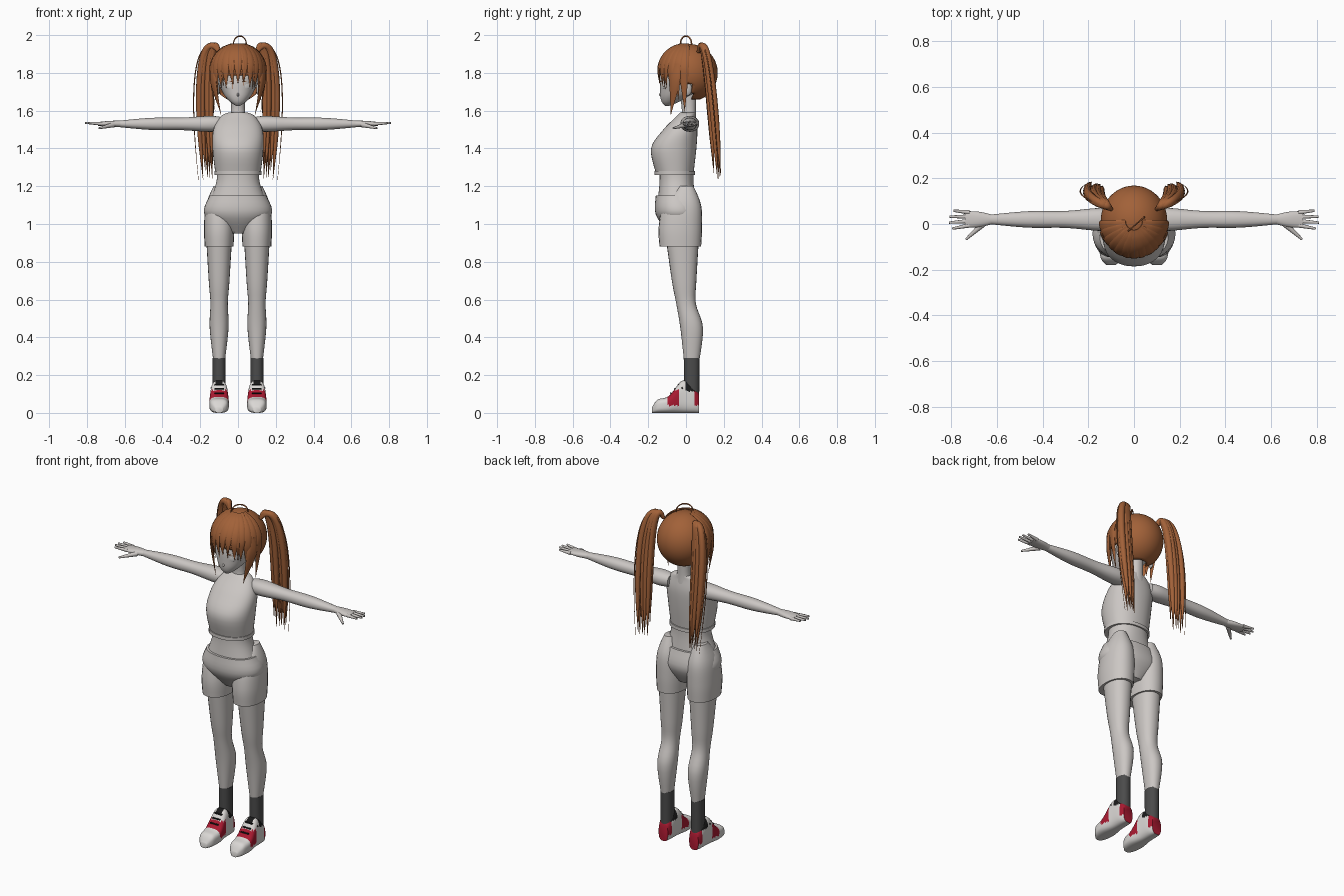
import bpy, bmesh, math, random
from mathutils import Vector

random.seed(4)
cube = bpy.data.objects.get("Cube")
if cube:
    bpy.data.objects.remove(cube)


def material(name, red, green, blue):
    mat = bpy.data.materials.new(name)
    mat.use_nodes = True
    mat.diffuse_color = (red, green, blue, 1)
    mat.node_tree.nodes["Principled BSDF"].inputs["Base Color"].default_value = mat.diffuse_color
    return mat


GREY = material("warm grey", .6, .57, .55)
HAIR = material("copper hair", .36, .12, .04)
SOCK = material("charcoal", .07, .07, .07)
WHITE = material("shoe white", .7, .68, .66)
RED = material("shoe red", .4, .01, .03)
BLACK = material("black", .01, .01, .01)

RIGHTWARD, BACKWARD, UPWARD = Vector((1, 0, 0)), Vector((0, 1, 0)), Vector((0, 0, 1))
SCALP = Vector((0, .015, 1.8))


def finish(name, bm, mats, rule=None):
    bmesh.ops.recalc_face_normals(bm, faces=bm.faces)
    if rule:
        for face in bm.faces:
            face.material_index = rule(face.calc_center_median())
    mesh = bpy.data.meshes.new(name)
    bm.to_mesh(mesh)
    bm.free()
    for mat in mats:
        mesh.materials.append(mat)
    obj = bpy.data.objects.new(name, mesh)
    bpy.context.collection.objects.link(obj)
    return obj


def refine(rows, steps):
    """Catmull-Rom interpolation through the given sections."""
    last = len(rows) - 1
    result = []
    for i in range(last):
        near = [rows[max(0, min(last, i + k))] for k in (-1, 0, 1, 2)]
        for step in range(steps):
            t = step / steps
            result.append([b + t / 2 * (c - a + t * (2 * a - 5 * b + 4 * c - d + t * (3 * (b - c) + d - a)))
                           for a, b, c, d in zip(*near)])
    return result + [rows[-1]]


def loft(name, rows, mats, facing, axis=None, sides=24, power=2.2, steps=5, rule=None):
    """Skin sections (x, y, z, half width, half depth); depth is measured along facing."""
    rows = refine(rows, steps)
    points = [Vector(row[:3]) for row in rows]
    bm = bmesh.new()
    rings = []
    for i, (point, row) in enumerate(zip(points, rows)):
        along = axis or (points[min(i + 1, len(points) - 1)] - points[max(i - 1, 0)]).normalized()
        outward = facing or point - SCALP
        normal = (outward - along * outward.dot(along)).normalized()
        across = along.cross(normal)
        ring = []
        for k in range(sides):
            angle = math.tau * k / sides
            u, v = (math.copysign(abs(w) ** (2 / power), w) for w in (math.cos(angle), math.sin(angle)))
            wide, deep = (max(size, .001) for size in row[3:])
            ring.append(bm.verts.new(point + across * wide * u + normal * deep * v))
        rings.append(ring)
    for low, high in zip(rings, rings[1:]):
        for k in range(sides):
            bm.faces.new((low[k - 1], low[k], high[k], high[k - 1]))
    bm.faces.new(rings[0])
    bm.faces.new(rings[-1])
    return finish(name, bm, mats, rule)


def pair(name, rows, mats, facing, **options):
    for sign, word in ((1, "left_"), (-1, "right_")):
        mirrored = facing and Vector((facing.x * sign, facing.y, facing.z))
        loft(word + name, [(row[0] * sign, *row[1:]) for row in rows], mats, mirrored, **options)


def trunk(name, rows, **options):
    """Central part from sections (z, y, half width, half depth)."""
    loft(name, [(0, y, z, wide, deep) for z, y, wide, deep in rows], [GREY], BACKWARD, UPWARD, sides=40, **options)


def leg_part(name, rows, mat):
    pair(name, [(.1, y, z, wide, deep) for z, y, wide, deep in rows], [mat], BACKWARD, axis=UPWARD)


def arm_part(name, rows):
    pair(name, [(x, .02, 1.53, wide, deep) for x, wide, deep in rows], [GREY], UPWARD, axis=RIGHTWARD)


def stick(name, start, end, thick, thin, mat):
    pair(name, [(*start, thick, thick), (*end, thin, thin)], [mat], UPWARD, sides=10)


def ball(name, centre, size, mat, turn=0):
    bm = bmesh.new()
    bmesh.ops.create_uvsphere(bm, u_segments=20, v_segments=12, radius=1)
    obj = finish(name, bm, [mat])
    obj.location, obj.scale, obj.rotation_euler.z = centre, size, turn


# Torso and clothes
trunk("shirt", [(1.27, -.06, .12, .1), (1.4, -.065, .135, .12), (1.5, -.03, .13, .09),
                (1.57, 0, .09, .05), (1.59, .01, .05, .04)])
trunk("shirt_hem", [(1.26, -.06, .125, .108), (1.28, -.06, .125, .108)], steps=1)
trunk("waist", [(1.3, -.05, .11, .09), (1.22, -.05, .115, .09), (1.12, -.05, .15, .1)])
trunk("shorts_seat", [(1.15, -.05, .15, .11), (1.05, -.04, .178, .12), (.95, -.03, .06, .06)])
leg_part("shorts_leg", [(1.2, 0, .03, .04), (1.1, -.02, .07, .1), (.98, -.03, .08, .115), (.88, -.03, .076, .11)], GREY)

# Legs and socks
leg_part("leg", [(.95, -.02, .07, .09), (.7, -.01, .055, .065), (.58, 0, .046, .052),
                 (.45, .03, .05, .06), (.27, .03, .03, .04)], GREY)
leg_part("sock", [(.29, .03, .034, .042), (.1, .03, .034, .04)], SOCK)


# Shoes with red side and heel panels, black collar and tongue
def shoe_colour(spot):
    if spot.y > 0 and spot.z > .115:
        return 2
    if abs(abs(spot.x) - .1) < .02 and spot.z > .08 and -.05 < spot.y < 0:
        return 2
    heel_or_side = spot.y > .045 or -.1 < spot.y < -.04
    return int(heel_or_side and .04 < spot.z < .12)


shoe_profile = ((-.18, .03, .02), (-.15, .07, .045), (-.09, .09, .052), (-.02, .17, .045), (.04, .14, .04), (.07, .1, .03))
pair("shoe", [(.1, y, tall / 2, wide, tall / 2) for y, tall, wide in shoe_profile], [WHITE, RED, BLACK],
     UPWARD, axis=BACKWARD, sides=48, power=3, steps=8, rule=shoe_colour)
for i in range(3):
    y, z = i * .02 - .08, i * .022 + .105
    stick(f"lace_{i}", (.075, y, z), (.125, y, z), .004, .004, BLACK)
stick("lace_end", (.11, -.03, .16), (.145, -.02, .13), .003, .003, BLACK)

# Arms and hands
arm_part("arm", [(.08, .04, .035), (.15, .05, .042), (.3, .037, .033), (.46, .036, .032), (.63, .021, .017)])
arm_part("palm", [(.62, .021, .017), (.68, .034, .016), (.74, .036, .01)])
for i in range(4):
    tip = .81 - .008 * (i - 1.4) ** 2
    stick(f"finger_{i}", (.72, i * .019 - .006, 1.53), (tip, i * .026 - .02, 1.535), .01, .005, GREY)
stick("thumb", (.66, 0, 1.525), (.735, -.067, 1.507), .014, .005, GREY)

# Head and face
trunk("neck", [(1.54, .01, .05, .045), (1.6, .015, .037, .037), (1.7, .01, .04, .045)])
trunk("head", [(1.625, -.1, .01, .01), (1.65, -.08, .045, .05), (1.7, -.04, .083, .097),
               (1.8, .01, .118, .138), (1.93, .015, .06, .07)])
ball("nose", (0, -.131, 1.685), (.007, .012, .01), GREY)
for sign, word in ((1, "left_"), (-1, "right_")):
    ball(word + "ear", (sign * .11, .01, 1.715), (.012, .022, .035), GREY, sign * .3)
    ball(word + "eye", (sign * .046, -.123, 1.733), (.02, .0045, .02), WHITE, sign * .45)
stick("eyelash", (.025, -.137, 1.755), (.066, -.113, 1.75), .003, .002, HAIR)

# Hair cap, opened around the face and ears
bm = bmesh.new()
bmesh.ops.create_uvsphere(bm, u_segments=48, v_segments=32, radius=.153)
bmesh.ops.translate(bm, verts=bm.verts, vec=SCALP)


def below_hairline(spot):
    return spot.z < (1.79 if spot.y < -.05 else 1.735 if spot.y < .035 else 1.66)


bare = [face for face in bm.faces if below_hairline(face.calc_center_median())]
bmesh.ops.delete(bm, geom=bare, context="FACES")
cap = finish("hair_cap", bm, [HAIR])
cap.scale.x = .95
cap.modifiers.new("thickness", "SOLIDIFY").thickness = .01


# Fringe locks lying over the forehead and temples
def fringe_lock(name, angle, tip, width):
    rows = []
    for k in range(7):
        t = k / 6
        z = 1.95 - (1.95 - tip) * t ** 1.5
        height = (z - SCALP.z) / .155
        reach = .16 * (math.sqrt(1 - height * height) if height > 0 else 1 + height / 8)
        taper = math.sin(math.pi * (.1 + .9 * t))
        rows.append((math.sin(angle) * reach * .92, SCALP.y - math.cos(angle) * reach * 1.02, z + .004,
                     width * taper, .007 * taper))
    loft(name, rows, [HAIR], None, sides=10)


for i in range(13):
    angle = (i - 6) * .235
    zigzag = .02 * (i % 2) + random.uniform(-.005, .005)
    fringe_lock(f"fringe_{i}", angle, 1.735 + zigzag - .07 * angle ** 2, .026)
for i in range(6):
    fringe_lock(f"fringe_wisp_{i}", (i - 2.5) * .4, 1.71 + .02 * (i % 2), .012)
pair("temple_lock", [(.13, -.05, 1.85, .02, .006), (.13, -.06, 1.75, .03, .008), (.09, -.08, 1.58, 0, 0)],
     [HAIR], None, sides=10)

# Stray loop of hair on the crown
arc = [math.pi * k / 6 for k in range(7)]
loft("stray_curl", [(.01 - .035 * math.cos(a), -.03 * math.cos(a), 1.95 + .045 * math.sin(a), .004, .003) for a in arc],
     [HAIR], RIGHTWARD, sides=8)


# Twin tails: bundles of strands that arch out and fall
def tail_strand(name, reach, shift, length, thick):
    rows = []
    for k in range(10):
        t = k / 9
        radius = thick * (1 - t ** 8) * min(1, .5 + 2 * t)
        rows.append((.1 + reach * math.sin(2.2 * t), .065 + (.09 + shift) * t,
                     1.91 + .37 * t - (.37 + length) * t * t, radius, radius))
    pair(name, rows, [HAIR], Vector((-.6, 1, 0)), sides=10, steps=3)


for i in range(10):
    spread = i % 5 / 4
    shift = .025 * spread + random.uniform(-.016, .016)
    tail_strand(f"tail_strand_{i}", .045 + .06 * spread, shift, random.uniform(.58, .68), .018)
tail_strand("tail_wisp", .135, .02, .68, .003)

# Smooth shading with crisp edges
bpy.ops.object.select_all(action="DESELECT")
for obj in bpy.context.collection.objects:
    if obj.type == "MESH":
        obj.select_set(True)
        bpy.context.view_layer.objects.active = obj
bpy.ops.object.shade_smooth_by_angle(angle=math.radians(50))
